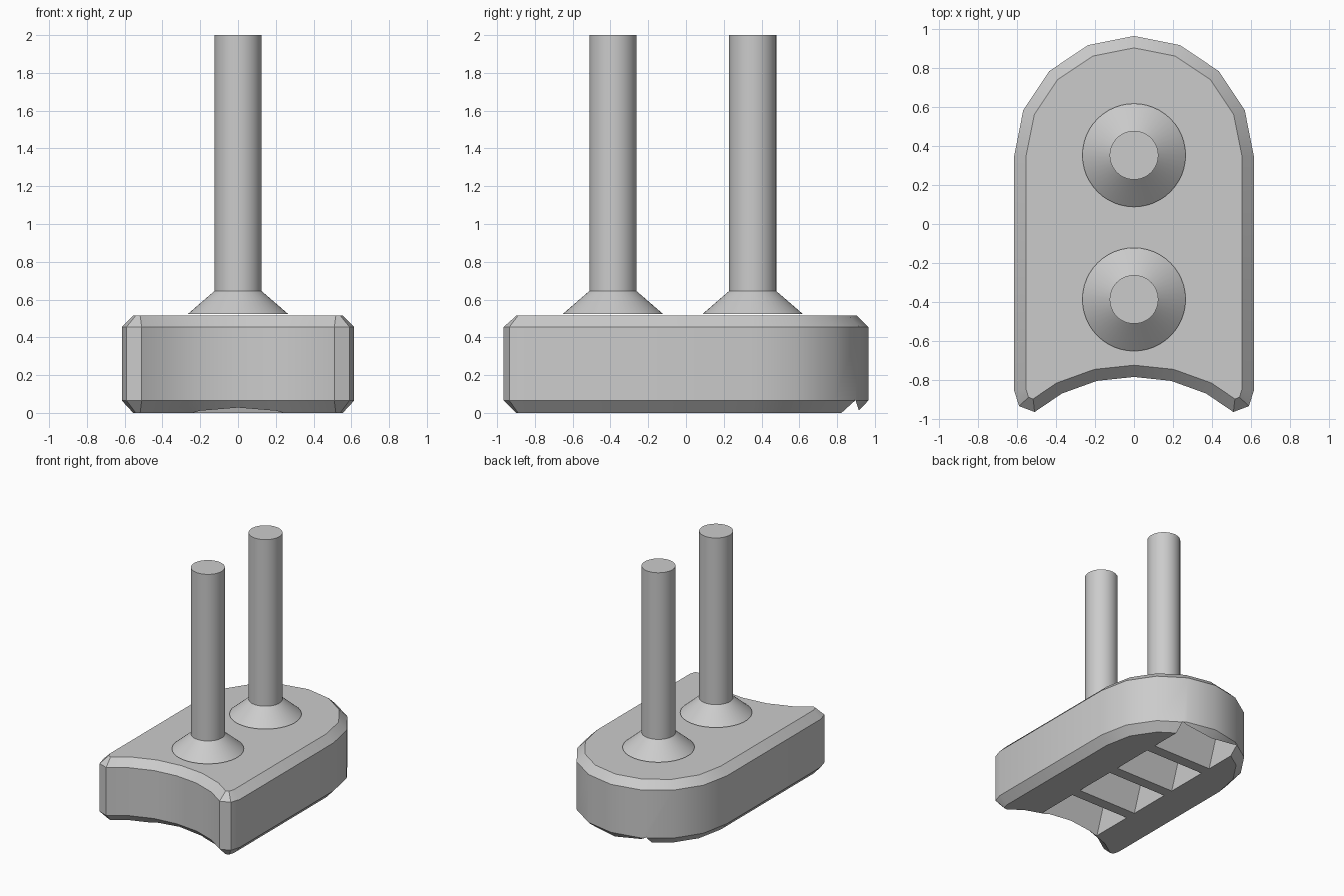
import bpy, bmesh, math
from mathutils import Vector

if "Cube" in bpy.data.objects:
    bpy.data.objects.remove(bpy.data.objects["Cube"])

grey = bpy.data.materials.new("grey")
grey.diffuse_color = (0.6, 0.6, 0.6, 1)
grey.use_nodes = True
grey.node_tree.nodes["Principled BSDF"].inputs["Base Color"].default_value = grey.diffuse_color


def add_object(name, bm):
    bmesh.ops.recalc_face_normals(bm, faces=bm.faces)
    mesh = bpy.data.meshes.new(name)
    bm.to_mesh(mesh)
    bm.free()
    obj = bpy.data.objects.new(name, mesh)
    bpy.context.collection.objects.link(obj)
    mesh.materials.append(grey)
    return obj


def smooth(obj):
    bpy.ops.object.select_all(action='DESELECT')
    obj.select_set(True)
    bpy.context.view_layer.objects.active = obj
    bpy.ops.object.shade_smooth_by_angle(angle=math.radians(30))


def loft(bm, rings):
    """Skin a stack of closed rings and cap both ends."""
    loops = [[bm.verts.new(p) for p in ring] for ring in rings]
    n = len(loops[0])
    for a, b in zip(loops, loops[1:]):
        for i in range(n):
            j = (i + 1) % n
            bm.faces.new((a[i], a[j], b[j], b[i]))
    bm.faces.new(loops[0][::-1])
    bm.faces.new(loops[-1])


def inset(points, d):
    """Mitred inward offset of a counter-clockwise outline."""
    result = []
    n = len(points)
    for i in range(n):
        p = Vector(points[i])
        e1 = (p - Vector(points[i - 1])).normalized()
        e2 = (Vector(points[(i + 1) % n]) - p).normalized()
        n1, n2 = Vector((-e1.y, e1.x)), Vector((-e2.y, e2.x))
        result.append(tuple(p + (n1 + n2) * d / (1 + n1.dot(n2))))
    return result


# Body outline: rounded back, straight sides, concave front
R, BACK_Y = 0.615, 0.35
arc = [(R * math.cos(math.pi * i / 8), BACK_Y + R * math.sin(math.pi * i / 8))
       for i in range(9)]
front = [(-0.615, -0.855), (-0.59, -0.935), (-0.51, -0.965),
         (-0.37, -0.87), (-0.19, -0.805)]
outline = arc + front + [(0, -0.785)] + [(-x, y) for x, y in reversed(front)]
inner = inset(outline, 0.06)

# Body with chamfered top and bottom rims
bm = bmesh.new()
loft(bm, [[(x, y, z) for x, y in ring] for ring, z in
          ((inner, 0), (outline, 0.065), (outline, 0.455), (inner, 0.515))])
body = add_object("body", bm)

# Four tapered pockets across the underside
DEPTH, SLOPE, HALF, WIDTH, PITCH = 0.32, 3.0, 0.27, 0.3525, 0.4425
bm = bmesh.new()
for k in range(4):
    y0 = -0.76 + k * PITCH
    y1 = y0 + WIDTH
    profile = [(y0 - 0.05 / SLOPE, -0.05), (y1 + 0.05 / SLOPE, -0.05),
               (y1 - DEPTH / SLOPE, DEPTH), (y0 + DEPTH / SLOPE, DEPTH)]
    loft(bm, [[(x, y, z) for y, z in profile] for x in (-HALF, HALF)])
cutter = add_object("pocket_cutter", bm)
cutter.hide_render = True

cut = body.modifiers.new("pockets", 'BOOLEAN')
cut.operation = 'DIFFERENCE'
cut.solver = 'EXACT'
cut.object = cutter
bpy.context.view_layer.objects.active = body
bpy.ops.object.modifier_apply(modifier=cut.name)
bpy.data.objects.remove(cutter)
smooth(body)

# Two pins with flared collars
for name, y in (("front_pin", -0.387), ("back_pin", 0.353)):
    bm = bmesh.new()
    loft(bm, [[(r * math.cos(math.tau * i / 48), y + r * math.sin(math.tau * i / 48), z)
               for i in range(48)]
              for r, z in ((0.265, 0.524), (0.125, 0.645), (0.125, 2.0))])
    smooth(add_object(name, bm))
